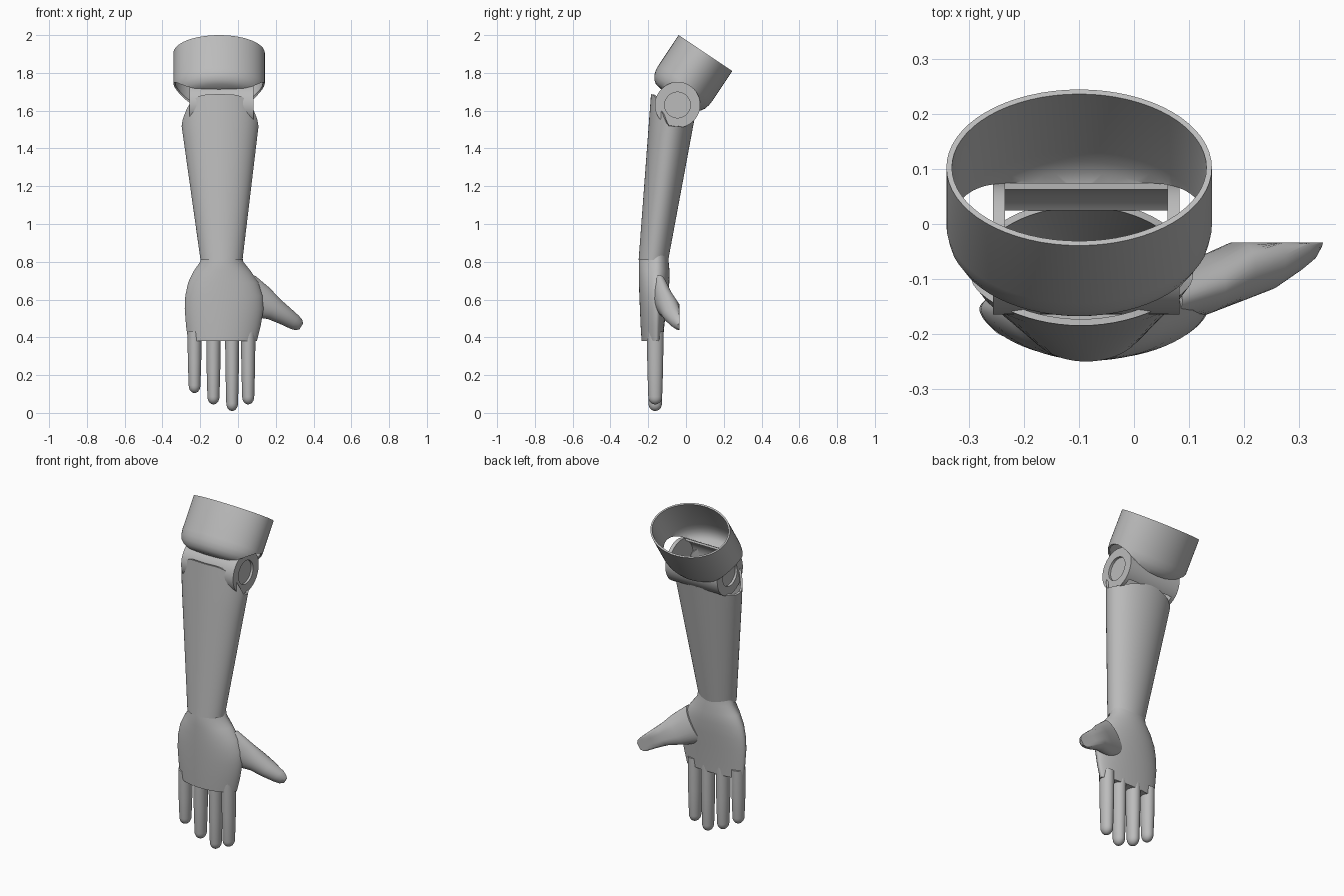
import bpy, bmesh
from math import sin, cos, pi, radians, sqrt
from mathutils import Vector

if "Cube" in bpy.data.objects:
    bpy.data.objects.remove(bpy.data.objects["Cube"])

grey = bpy.data.materials.new("plain grey")
grey.use_nodes = True
grey.diffuse_color = (0.5, 0.5, 0.5, 1)
grey.node_tree.nodes["Principled BSDF"].inputs["Base Color"].default_value = (0.5, 0.5, 0.5, 1)

N = 64
ELBOW = Vector((-0.087, -0.045, 1.63))
R = 0.12


def lerp(a, b, t):
    return a + (b - a) * t


def loft(name, rings, caps=(True, True), closed=True):
    """Skin a list of equal-length point rings."""
    bm = bmesh.new()
    vs = [[bm.verts.new(p) for p in ring] for ring in rings]
    n = len(vs[0])
    for a, b in zip(vs, vs[1:]):
        for i in range(n if closed else n - 1):
            j = (i + 1) % n
            bm.faces.new((a[i], a[j], b[j], b[i]))
    if caps[0]:
        bm.faces.new(vs[0])
    if caps[1]:
        bm.faces.new(vs[-1])
    bmesh.ops.recalc_face_normals(bm, faces=bm.faces)
    mesh = bpy.data.meshes.new(name)
    bm.to_mesh(mesh)
    bm.free()
    mesh.materials.append(grey)
    ob = bpy.data.objects.new(name, mesh)
    bpy.context.collection.objects.link(ob)
    return ob


def select(ob):
    bpy.ops.object.select_all(action='DESELECT')
    ob.select_set(True)
    bpy.context.view_layer.objects.active = ob


def smooth(ob, angle=35):
    select(ob)
    bpy.ops.object.shade_smooth_by_angle(angle=radians(angle))


def thicken(ob, t):
    m = ob.modifiers.new("wall", 'SOLIDIFY')
    m.thickness = t
    m.offset = -1
    select(ob)
    bpy.ops.object.modifier_apply(modifier=m.name)


def angles(n=N):
    return [2 * pi * i / n for i in range(n)]


def hoop(x, r, a0=0, a1=360, n=N, closed=True):
    """Ring of points around the elbow axis, offset x along it."""
    k = n if closed else n - 1
    return [ELBOW + Vector((x, r * cos(a), r * sin(a)))
            for a in (radians(lerp(a0, a1, i / k)) for i in range(n))]


# Upper arm cup: tilted elliptical shell with a rounded bottom
tilt = radians(33.7)
across = Vector((0, cos(tilt), -sin(tilt)))
up = Vector((0, sin(tilt), cos(tilt)))
top = Vector((-0.1, 0.103, 1.905))
profile = [(1, 0), (1, -0.19), (0.985, -0.22), (0.94, -0.247),
           (0.86, -0.268), (0.74, -0.283), (0.5, -0.29)]
cup = loft("upper_arm_cup", [
    [top + Vector((0.242 * s * cos(a), 0, 0)) + across * (0.171 * s * sin(a)) + up * w
     for a in angles()] for s, w in profile], caps=(False, True))
thicken(cup, 0.01)
cutter = loft("elbow_cutter", [hoop(-0.4, R), hoop(0.4, R)])
cutter.hide_render = True
cut = cup.modifiers.new("elbow notch", 'BOOLEAN')
cut.operation = 'DIFFERENCE'
cut.solver = 'EXACT'
cut.object = cutter
select(cup)
bpy.ops.object.modifier_apply(modifier=cut.name)
bpy.data.objects.remove(cutter)
smooth(cup)

# Elbow: recessed end discs joined by two curved walls
for side, label in ((1, "left"), (-1, "right")):
    disc = loft("elbow_disc_" + label, [
        hoop(side * x, r) for r, x in ((R, 0.148), (R, 0.17), (0.068, 0.17), (0.068, 0.156))])
    smooth(disc)
for label, a0, a1 in (("front", 110, 230), ("back", -50, 5)):
    wall = loft("elbow_wall_" + label, [
        hoop(x, R, a0, a1, 24, False) for x in (0.15, -0.15)], (False, False), False)
    # point the outer side away from the axis so the wall grows inward
    f = wall.data.polygons[0]
    if f.normal.dot(f.center - ELBOW) < 0:
        wall.data.flip_normals()
    thicken(wall, 0.012)
    smooth(wall)


# Forearm: tapered oval shell, hollowed round the elbow, with a raised front flap
def forearm_point(a, z):
    t = (z - 0.82) / 0.71
    front, back = -0.25 + 0.053 * t, -0.092 + 0.132 * t
    return Vector((lerp(-0.0875, -0.095, t) + lerp(0.1125, 0.205, min(t, 1.02)) * cos(a),
                   (front + back) / 2 + (back - front) / 2 * sin(a), z))


def forearm_top(a):
    s = -sin(a)
    if s > 0:
        return 1.515 + 0.172 * s * s * (3 - 2 * s)
    y = forearm_point(a, 1.52).y - ELBOW.y
    return ELBOW.z - sqrt(max(R * R - y * y, 0.004)) + 0.005


forearm = loft("forearm", [
    [forearm_point(a, lerp(0.81, forearm_top(a), k / 8)) for a in angles()]
    for k in range(9)], caps=(False, False))
thicken(forearm, 0.012)
smooth(forearm)

# Palm: lens-shaped sections (z, right x, left x, front y, back y)
sections = [(0.84, -0.195, 0.02, -0.245, -0.095), (0.8, -0.2, 0.028, -0.25, -0.092),
            (0.75, -0.235, 0.068, -0.25, -0.087), (0.69, -0.264, 0.108, -0.249, -0.088),
            (0.62, -0.279, 0.132, -0.247, -0.096), (0.55, -0.282, 0.135, -0.244, -0.104),
            (0.46, -0.275, 0.12, -0.24, -0.115), (0.38, -0.264, 0.1, -0.235, -0.122)]


def palm_ring(z, x0, x1, front, back):
    mid = -0.155
    pts = []
    for a in angles():
        s = sin(a)
        y = mid + (back - mid) * s if s > 0 else mid + (front - mid) * (-s) ** 1.2
        pts.append(Vector(((x0 + x1) / 2 + (x1 - x0) / 2 * cos(a), y, z)))
    return pts


smooth(loft("palm", [palm_ring(*s) for s in sections]))

# Fingers: tapered, with rounded tips
for name, x, tip, r in (("little_finger", -0.23, 0.105, 0.037), ("ring_finger", -0.13, 0.045, 0.038),
                        ("middle_finger", -0.031, 0.01, 0.037), ("index_finger", 0.054, 0.045, 0.038)):
    end = tip + 0.04
    steps = [(0.43, 1), (0.38, 1), (lerp(0.38, end, 0.5), 0.95), (end, 0.84)]
    steps += [(end - 0.04 * sin(b), 0.84 * cos(b)) for b in (0.3, 0.6, 0.9, 1.2, 1.45)]
    smooth(loft(name, [
        [Vector((x + r * s * cos(a), -0.163 + r * 1.15 * s * sin(a), z)) for a in angles(24)]
        for z, s in steps]), 50)

# Thumb: tapered tube with a flat back (centre, radius across, radius in depth)
thumb_path = [((0.03, -0.14, 0.635), 0.11, 0.045), ((0.12, -0.115, 0.585), 0.09, 0.052),
              ((0.19, -0.085, 0.55), 0.062, 0.057), ((0.25, -0.064, 0.513), 0.05, 0.055),
              ((0.3, -0.04, 0.48), 0.041, 0.045), ((0.322, -0.033, 0.466), 0.033, 0.034),
              ((0.335, -0.03, 0.458), 0.018, 0.018)]
slope = Vector((0.53, 0, 0.85))
rings = []
for c, r, d in thumb_path:
    ring = [Vector(c) + slope * (r * cos(a)) + Vector((0, d * sin(a), 0)) for a in angles(40)]
    for p in ring:
        p.y = min(p.y, -0.034)
    rings.append(ring)
smooth(loft("thumb", rings), 40)
